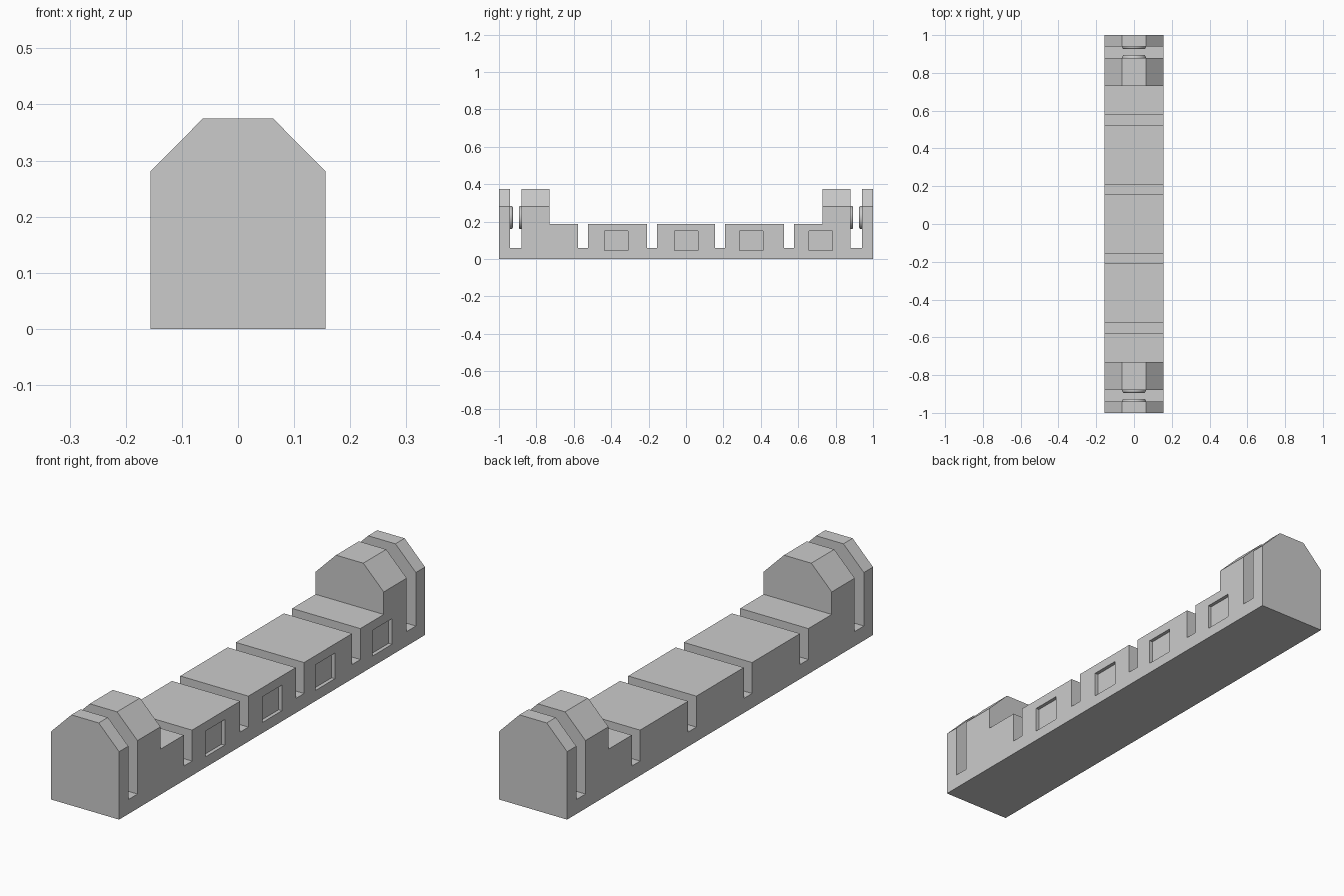
import bpy, bmesh, math
from mathutils import Vector, Matrix

if "Cube" in bpy.data.objects:
    bpy.data.objects.remove(bpy.data.objects["Cube"], do_unlink=True)

HALF_W = 0.156
DECK, FLOOR, TOP, SHOULDER = 0.188, 0.06, 0.375, 0.281
FLAT = 0.0625

grey = bpy.data.materials.new("plain grey")
grey.use_nodes = True
grey.diffuse_color = (0.6, 0.6, 0.6, 1)
grey.node_tree.nodes["Principled BSDF"].inputs["Base Color"].default_value = (0.6, 0.6, 0.6, 1)


def finish(name, bm):
    bmesh.ops.recalc_face_normals(bm, faces=bm.faces)
    mesh = bpy.data.meshes.new(name)
    bm.to_mesh(mesh)
    bm.free()
    mesh.materials.append(grey)
    ob = bpy.data.objects.new(name, mesh)
    bpy.context.collection.objects.link(ob)
    return ob


def select_only(ob):
    bpy.ops.object.select_all(action='DESELECT')
    ob.select_set(True)
    bpy.context.view_layer.objects.active = ob


# Side profile: end wall, gap, tower, then slotted deck, mirrored front to back
half = [(-1, 0), (-1, TOP), (-0.94, TOP), (-0.94, FLOOR), (-0.88, FLOOR),
        (-0.88, TOP), (-0.73, TOP), (-0.73, DECK)]
for y in (-0.55, -0.182):
    a, b = y - 0.027, y + 0.027
    half += [(a, DECK), (a, FLOOR), (b, FLOOR), (b, DECK)]
profile = half + [(-y, z) for y, z in reversed(half)]

bm = bmesh.new()
face = bm.faces.new([bm.verts.new((-HALF_W, y, z)) for y, z in profile])
res = bmesh.ops.extrude_face_region(bm, geom=[face])
moved = [v for v in res["geom"] if isinstance(v, bmesh.types.BMVert)]
bmesh.ops.translate(bm, verts=moved, vec=(2 * HALF_W, 0, 0))
bmesh.ops.recalc_face_normals(bm, faces=bm.faces)

# Chamfer the upper corners of the towers and end walls
for side in (-1, 1):
    normal = Vector((side * (TOP - SHOULDER), 0, HALF_W - FLAT))
    bmesh.ops.bisect_plane(bm, geom=bm.verts[:] + bm.edges[:] + bm.faces[:],
                           plane_co=(side * HALF_W, 0, SHOULDER),
                           plane_no=normal, clear_outer=True)
    bmesh.ops.holes_fill(bm, edges=[e for e in bm.edges if e.is_boundary])
body = finish("body", bm)

# Shallow rectangular recesses on one long side
bm = bmesh.new()
for y in (-0.372, 0.002, 0.348, 0.72):
    place = Matrix.Translation((HALF_W, y, 0.097)) @ Matrix.Diagonal((0.03, 0.126, 0.106, 1))
    bmesh.ops.create_cube(bm, size=1, matrix=place)
cutter = finish("recess_cutter", bm)
cutter.hide_render = True
select_only(body)
cut = body.modifiers.new("recesses", 'BOOLEAN')
cut.operation, cut.solver, cut.object = 'DIFFERENCE', 'EXACT', cutter
bpy.ops.object.modifier_apply(modifier=cut.name)
bpy.data.objects.remove(cutter, do_unlink=True)

# Round bosses facing each other across the end gaps
for end, label in ((-1, "front"), (1, "back")):
    for wall, into, part in ((0.94, -1, "outer"), (0.88, 1, "inner")):
        bm = bmesh.new()
        turn = Matrix.Rotation(math.radians(90), 4, 'X')
        place = Matrix.Translation((0, end * (wall + into * 0.002), 0.222))
        bmesh.ops.create_cone(bm, cap_ends=True, segments=32, radius1=FLAT,
                              radius2=FLAT, depth=0.024, matrix=place @ turn)
        tip = end * (wall + into * 0.014)
        rim = [e for e in bm.edges if all(abs(v.co.y - tip) < 0.001 for v in e.verts)]
        bmesh.ops.bevel(bm, geom=rim, offset=0.01, segments=3, profile=0.5,
                        affect='EDGES')
        boss = finish(f"{label}_{part}_boss", bm)
        select_only(boss)
        bpy.ops.object.shade_smooth_by_angle(angle=math.radians(40))
